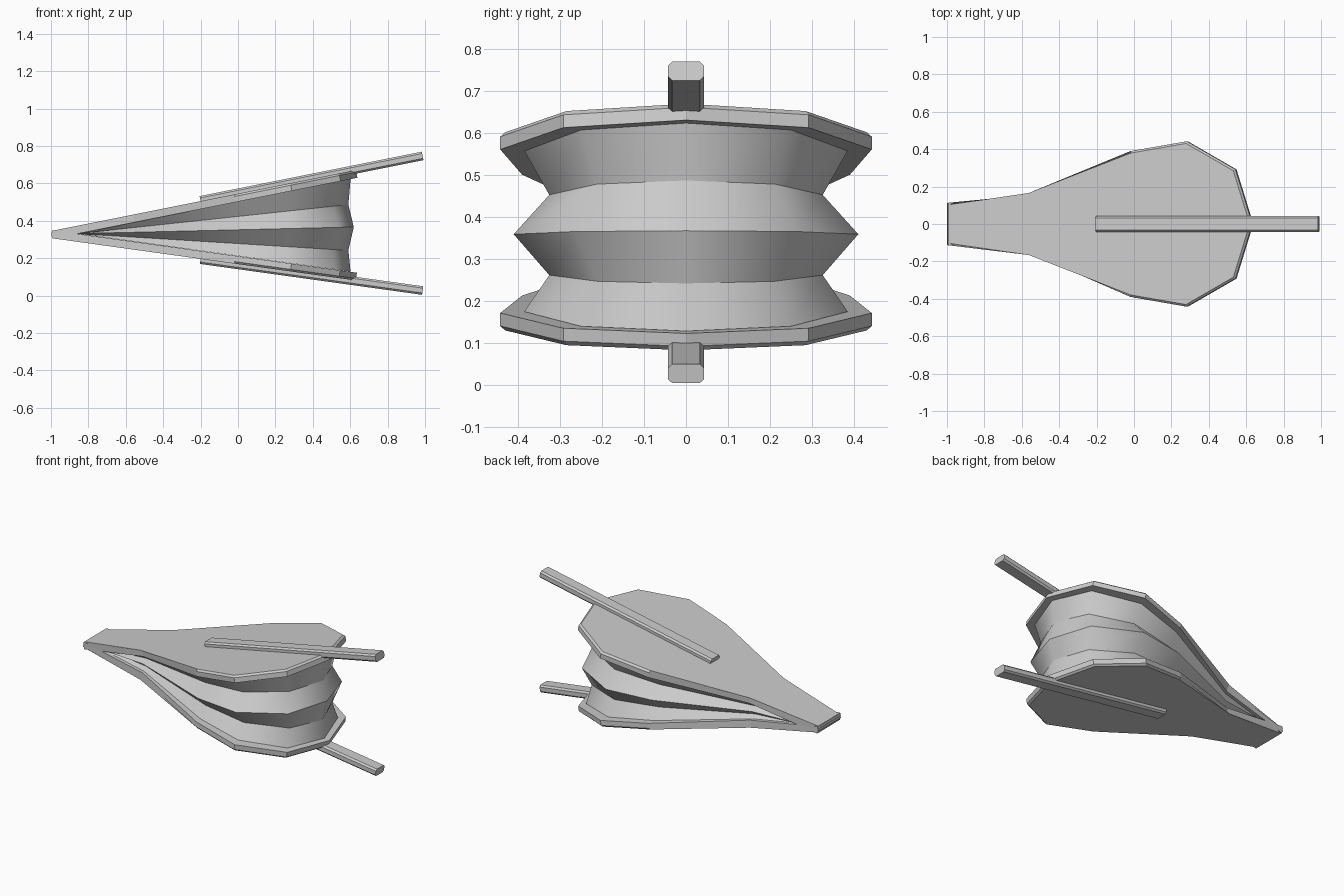
import bpy, bmesh, math

if "Cube" in bpy.data.objects:
    bpy.data.objects.remove(bpy.data.objects["Cube"])

# Half outline of the boards in plan (x, y), from nozzle end to round end
BOARD = [(-1, .113), (-.56, .155), (-.02, .39), (.28, .442), (.54, .292), (.63, 0)]
# Half outline of the leather where it meets the boards
LEATHER = [(-.86, .105), (-.56, .135), (-.02, .345), (.27, .385), (.52, .25), (.602, 0)]
THICK = .042


def mirrored(half):
    return half + [(x, -y) for x, y in reversed(half[:-1])]


def make_object(name, bm):
    bmesh.ops.recalc_face_normals(bm, faces=bm.faces)
    me = bpy.data.meshes.new(name)
    bm.to_mesh(me)
    bm.free()
    ob = bpy.data.objects.new(name, me)
    bpy.context.collection.objects.link(ob)
    return ob


def prism(outline, w0, w1):
    bm = bmesh.new()
    low = [bm.verts.new((u, v, w0)) for u, v in outline]
    high = [bm.verts.new((u, v, w1)) for u, v in outline]
    bm.faces.new(low)
    bm.faces.new(high)
    n = len(outline)
    for i in range(n):
        j = (i + 1) % n
        bm.faces.new((low[i], low[j], high[j], high[i]))
    return bm


def tilt(bm, side, z0, slope):
    # swing the flat part about the nozzle end; side -1 flips it downwards
    a = math.atan(slope)
    for v in bm.verts:
        u, w = v.co.x, v.co.z
        v.co.x = -1 + u * math.cos(a) - w * math.sin(a)
        v.co.z = z0 + side * (u * math.sin(a) + w * math.cos(a))


for label, side, z0, slope in (("top", 1, .345, .2), ("bottom", -1, .307, .139)):
    stretch = math.sqrt(1 + slope * slope)

    # Board with a chamfer round its outer face
    bm = prism([((x + 1) * stretch, y) for x, y in mirrored(BOARD)], -THICK, 0)
    rim = [e for e in bm.edges if all(v.co.z > -.001 for v in e.verts)]
    bmesh.ops.bevel(bm, geom=rim, offset=.011, segments=1, affect='EDGES')
    tilt(bm, side, z0, slope)
    make_object(label + "_board", bm)

    # Handle bar sunk into the board, long edges chamfered
    u0, u1 = .8 * stretch, 1.988 * stretch
    bm = prism([(u0, -.043), (u1, -.043), (u1, .043), (u0, .043)], -.019, .027)
    long_edges = [e for e in bm.edges if abs(e.verts[0].co.x - e.verts[1].co.x) > .5]
    bmesh.ops.bevel(bm, geom=long_edges, offset=.01, segments=1, affect='EDGES')
    tilt(bm, side, z0, slope)
    make_object(label + "_handle", bm)

# Pleated leather: levels fan out from the hinge (slope, width factor, end shift)
LEVELS = [(.2, 1, 0), (.107, .845, -.012), (.024, 1.065, .017),
          (-.062, .845, -.012), (-.139, 1, 0)]
bm = bmesh.new()
rings = []
for slope, k, shift in LEVELS:
    ring = []
    for x, y in mirrored(LEATHER):
        px = x + (shift if x > .4 else 0)
        ring.append(bm.verts.new((px, y * k, .331 + slope * (px + .86))))
    rings.append(ring)
for a, b in zip(rings, rings[1:]):
    for i in range(len(a) - 1):
        f = bm.faces.new((a[i], a[i + 1], b[i + 1], b[i]))
        f.smooth = True
# keep the fold lines crisp
for ring in rings:
    for p, q in zip(ring, ring[1:]):
        bm.edges.get((p, q)).smooth = False
make_object("leather_pleats", bm)
